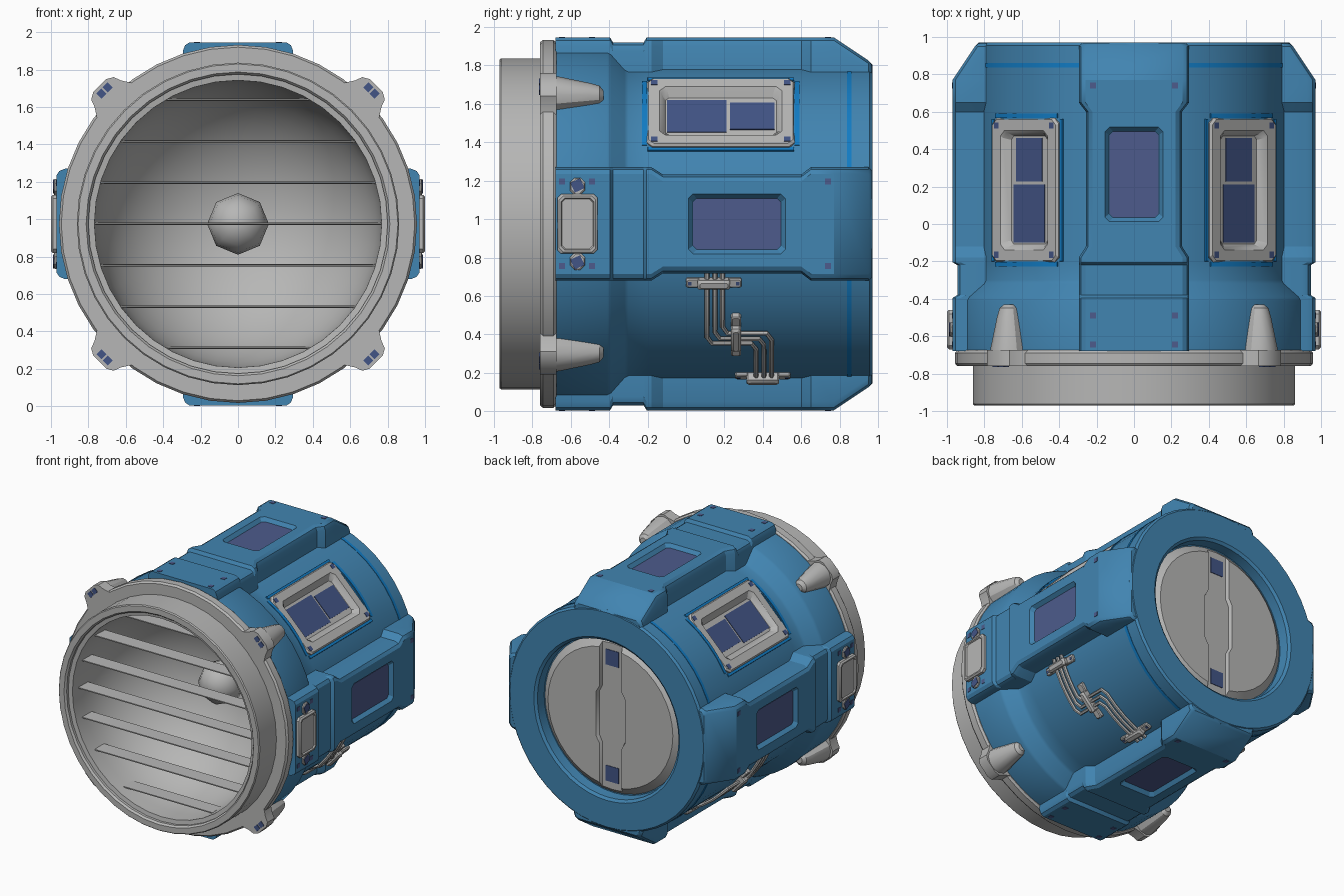
import bpy, bmesh, math
from mathutils import Matrix, Vector

if "Cube" in bpy.data.objects:
    bpy.data.objects.remove(bpy.data.objects["Cube"])

CZ = 0.975          # height of the main axis
BODY = 0.845        # shell radius


def material(name, r, g, b):
    m = bpy.data.materials.new(name)
    m.diffuse_color = (r, g, b, 1)
    m.use_nodes = True
    m.node_tree.nodes["Principled BSDF"].inputs["Base Color"].default_value = m.diffuse_color
    return m


BLUE = material("blue paint", 0.053, 0.232, 0.44)
BRIGHT = material("bright blue trim", 0.006, 0.2, 0.55)
GREY = material("light grey metal", 0.47, 0.47, 0.465)
NAVY = material("navy glass", 0.055, 0.09, 0.24)
VIOLET = material("violet blue window", 0.075, 0.105, 0.265)


def place(phi):
    """Local x = tangent, y = along the body, z = outward; phi from the top in degrees."""
    return Matrix.Translation((0, 0, CZ)) @ Matrix.Rotation(math.radians(phi), 4, 'Y')


def loft(name, rings, mat, phi=0, caps=True, skip=None):
    bm = bmesh.new()
    vs = [[bm.verts.new(p) for p in ring] for ring in rings]
    n = len(rings[0])
    for a, b in zip(vs, vs[1:]):
        for i in range(n):
            j = (i + 1) % n
            bm.faces.new((a[i], a[j], b[j], b[i]))
    if caps:
        bm.faces.new(vs[0])
        bm.faces.new(vs[-1])
    bmesh.ops.remove_doubles(bm, verts=bm.verts, dist=1e-5)
    bmesh.ops.recalc_face_normals(bm, faces=bm.faces)
    if skip:
        holes = [f for f in bm.faces if skip(f.calc_center_median())]
        bmesh.ops.delete(bm, geom=holes, context='FACES')
    me = bpy.data.meshes.new(name)
    bm.to_mesh(me)
    bm.free()
    me.materials.append(mat)
    ob = bpy.data.objects.new(name, me)
    bpy.context.collection.objects.link(ob)
    ob.matrix_world = place(phi)
    return ob


def lathe(name, profile, mat, seg=40, caps=False, skip=None):
    """Revolve (y, radius) points about the main axis."""
    rings = [[(r * math.sin(math.tau * i / seg), y, r * math.cos(math.tau * i / seg))
              for i in range(seg)] for y, r in profile]
    return loft(name, rings, mat, 0, caps, skip)


def rrect(u, y0, y1, r, c, u0=0.0):
    """Chamfered rectangle, half width u, at height r."""
    pts = [(-u, y0 + c), (-u + c, y0), (u - c, y0), (u, y0 + c),
           (u, y1 - c), (u - c, y1), (-u + c, y1), (-u, y1 - c)]
    return [(u0 + p, q, r) for p, q in pts]


def block(name, mat, phi, u, y0, y1, r0, r1, c=0.008, u0=0.0, bev=0.006):
    return loft(name, [rrect(u, y0, y1, r0, c, u0), rrect(u, y0, y1, r1 - bev, c, u0),
                       rrect(u - bev, y0 + bev, y1 - bev, r1, c, u0)], mat, phi)


def plate(name, mat, phi, u0, y, r, s=0.016, turn=0.0):
    """Small square plate lying on the surface."""
    ang = [math.radians(45 + turn + 90 * k) for k in range(4)]
    return loft(name, [[(u0 + s * 1.414 * math.cos(a), y + s * 1.414 * math.sin(a), h) for a in ang]
                       for h in (r - 0.004, r + 0.003)], mat, phi)


def cut(ob, cutter):
    cutter.hide_render = True
    mod = ob.modifiers.new("cut", 'BOOLEAN')
    mod.object, mod.operation, mod.solver = cutter, 'DIFFERENCE', 'EXACT'
    bpy.context.view_layer.update()
    dg = bpy.context.evaluated_depsgraph_get()
    me = bpy.data.meshes.new_from_object(ob.evaluated_get(dg))
    ob.modifiers.clear()
    ob.data = me
    bpy.data.objects.remove(cutter)


def vent_hole(c):
    a = abs(math.degrees(math.atan2(c.x, c.z)))
    return -0.195 < c.y < 0.56 and 30 < a < 60 and c.z > 0


# main shell with stepped front collar, open rear rim and two vent openings
lathe("body_shell", [(-0.69, 0.87), (-0.69, 0.94), (-0.41, 0.94), (-0.39, 0.93), (-0.32, 0.855), (-0.30, BODY),
                     (-0.195, BODY), (0.56, BODY), (0.955, BODY), (0.97, 0.83), (0.97, 0.625), (0.955, 0.605),
                     (0.88, 0.60), (0.86, 0)], BLUE, seg=48, skip=vent_hole)
lathe("rear_trim_stripe", [(0.838, BODY - 0.01), (0.838, BODY + 0.003), (0.862, BODY + 0.003), (0.862, BODY - 0.01)],
      BRIGHT, seg=48)

# front flange, lens ring and reflector bowl
bowl = [(-0.82 + 0.74 * math.sin(a), 0.765 * math.cos(a))
        for a in [math.pi / 2 * i / 12 for i in range(13)]]
lathe("front_ring_and_reflector",
      [(-0.675, 0.85), (-0.675, 0.945), (-0.69, 0.957), (-0.745, 0.957), (-0.76, 0.945), (-0.76, 0.862),
       (-0.962, 0.862), (-0.97, 0.855), (-0.97, 0.812), (-0.955, 0.80), (-0.935, 0.80), (-0.93, 0.768)] + bowl, GREY)

# bulb
bulb = lathe("bulb", [(-0.20 - 0.165 * math.cos(math.pi * i / 8), 0.165 * math.sin(math.pi * i / 8))
                      for i in range(9)], GREY, seg=8)

# horizontal louvre slats
for i in range(-3, 4):
    h = i * 0.221
    w = math.sqrt(0.766 ** 2 - h * h)
    loft("louvre_slat", [[(-w, y, h - t), (w, y, h - t), (w, y, h + t), (-w, y, h + t)]
                         for y, t in ((-0.86, 0.004), (-0.75, 0.007))], GREY)

# rear hatch with a recessed stepped strip
hatch = lathe("rear_hatch", [(0.855, 0.592), (0.88, 0.592), (0.925, 0.535)], GREY, caps=True)
strip = [(-0.10, -0.7), (0.10, -0.7), (0.10, -0.22), (0.13, -0.17), (0.13, 0.17), (0.10, 0.22),
         (0.10, 0.7), (-0.10, 0.7), (-0.10, 0.22), (-0.13, 0.17), (-0.13, -0.17), (-0.10, -0.22)]
cut(hatch, loft("hatch_cutter", [[(x * 0.85, 0.90, z) for x, z in strip],
                                 [(x * 1.1, 0.96, z) for x, z in strip]], GREY))
for h in (-0.45, 0.45):
    loft("hatch_marker", [[(-0.055, y, h - 0.06), (0.055, y, h - 0.06), (0.055, y, h + 0.06), (-0.055, y, h + 0.06)]
                          for y in (0.898, 0.904)], NAVY)

# four armour panels with recessed windows
stations = [(-0.68, 0.295, 0.97), (-0.395, 0.295, 0.97), (-0.38, 0.295, 0.945), (-0.22, 0.295, 0.945),
            (-0.205, 0.295, 0.97), (-0.18, 0.295, 0.97), (-0.12, 0.257, 0.97), (0.60, 0.257, 0.97),
            (0.65, 0.295, 0.97), (0.77, 0.295, 0.97), (0.95, 0.295, 0.85), (0.965, 0.28, 0.832)]
for phi in (0, 90, 180, 270):
    rings = []
    for y, w, t in stations:
        base = 0.80 if y < -0.39 else 0.74
        rings.append([(-w, y, base), (-w, y, t - 0.045), (-w + 0.012, y, t - 0.015), (-w + 0.035, y, t),
                      (w - 0.035, y, t), (w - 0.012, y, t - 0.015), (w, y, t - 0.045), (w, y, base)])
    panel = loft("armour_panel", rings, BLUE, phi)
    cut(panel, loft("window_cutter", [rrect(0.133, 0.035, 0.495, 0.94, 0.02),
                                      rrect(0.163, 0.005, 0.525, 0.98, 0.025)], BLUE, phi))
    loft("panel_window", [rrect(0.132, 0.036, 0.494, h, 0.02) for h in (0.938, 0.944)], VIOLET, phi)
    for u in (-0.22, 0.22):
        for y in (-0.645, -0.49, 0.74):
            plate("panel_rivet", VIOLET, phi, u, y, 0.97)

# side latches
for phi in (90, 270):
    loft("side_latch", [rrect(0.155, -0.67, -0.46, 0.95, 0.02), rrect(0.155, -0.67, -0.46, 0.99, 0.02),
                        rrect(0.145, -0.66, -0.47, 1.0, 0.02), rrect(0.135, -0.65, -0.48, 1.0, 0.018),
                        rrect(0.13, -0.645, -0.485, 0.99, 0.018)], GREY, phi)
    for s in (-1, 1):
        block("latch_hook", GREY, phi, 0.045, -0.605, -0.525, 0.95, 0.985, 0.025, s * 0.195)
        plate("latch_bolt", NAVY, phi, s * 0.2, -0.565, 0.985, 0.028, 25)

# flange ears with tapered fins behind
ear = [(-0.17, 0.88), (-0.125, 0.945), (-0.10, 0.985), (-0.085, 1.025), (-0.05, 1.045),
       (0.05, 1.045), (0.085, 1.025), (0.10, 0.985), (0.125, 0.945), (0.17, 0.88)]
for phi in (45, 135, 225, 315):
    loft("flange_ear", [[(u, y, r) for u, r in ear] for y in (-0.76, -0.675)], GREY, phi)
    fin = []
    for y, c, a, b in ((-0.70, 0.955, 0.098, 0.092), (-0.66, 0.955, 0.094, 0.088), (-0.50, 0.952, 0.062, 0.058),
                       (-0.45, 0.95, 0.05, 0.045), (-0.43, 0.945, 0.028, 0.025)):
        fin.append([(a * math.cos(math.tau * (k + 0.5) / 12), y, c + b * math.sin(math.tau * (k + 0.5) / 12))
                    for k in range(12)])
    loft("flange_fin", fin, GREY, phi)
    for u in (-0.024, 0.024):
        loft("ear_bolt", [[(u - 0.019, y, 0.99), (u + 0.019, y, 0.99), (u + 0.019, y, 1.028), (u - 0.019, y, 1.028)]
                          for y in (-0.764, -0.755)], NAVY, phi)

# upper diagonal vent frames, outlined by thin trim that follows the shell
for phi in (45, -45):
    for s in (-1, 1):
        block("vent_trim_side", BRIGHT, phi, 0.011, -0.20, 0.562, 0.77, 0.812, 0.001, s * 0.257, 0.001)
    for y0 in (-0.228, 0.566):
        rings = []
        for k in range(9):
            u = -0.235 + 0.47 * k / 8
            top = math.sqrt((BODY + 0.004) ** 2 - u * u)
            rings.append([(u, y0, top - 0.04), (u, y0 + 0.024, top - 0.04), (u, y0 + 0.024, top), (u, y0, top)])
        loft("vent_trim_end", rings, BRIGHT, phi)
    loft("vent_frame", [rrect(0.249, -0.205, 0.567, 0.76, 0.03), rrect(0.249, -0.205, 0.567, 0.82, 0.03),
                        rrect(0.24, -0.196, 0.558, 0.832, 0.03), rrect(0.178, -0.138, 0.50, 0.832, 0.03),
                        rrect(0.168, -0.128, 0.49, 0.822, 0.03), rrect(0.138, -0.108, 0.47, 0.79, 0.02)], GREY, phi)
    for u, y0, y1 in ((0.118, -0.1, 0.212), (0.098, 0.228, 0.46)):
        loft("vent_glass", [rrect(u, y0, y1, h, 0.001) for h in (0.788, 0.795)], NAVY, phi)
    for u in (-0.208, 0.208):
        for y in (-0.165, 0.527):
            plate("vent_screw", NAVY, phi, u, y, 0.832, 0.017)


# lower cables and their clips on both sides
def on_body(side, y, th, r=BODY + 0.02):
    a = math.radians(th)
    return (side * r * math.cos(a), y, CZ - r * math.sin(a), 1)


for side in (1, -1):
    for k in range(3):
        ya, yb, tm = 0.11 + 0.04 * k, 0.365 + 0.04 * k, 46 - 2.4 * k
        path = [(ya, 14 + (tm - 17) * i / 6) for i in range(7)]
        path += [(ya + 0.025, tm), (yb - 0.025, tm)]
        path += [(yb, tm + 3 + (69 - tm) * i / 4) for i in range(5)]
        cu = bpy.data.curves.new("cable", 'CURVE')
        cu.dimensions, cu.bevel_depth, cu.bevel_resolution, cu.use_fill_caps = '3D', 0.013, 1, True
        sp = cu.splines.new('POLY')
        sp.points.add(len(path) - 1)
        for p, (y, th) in zip(sp.points, path):
            p.co = on_body(side, y, th)
        cu.materials.append(GREY)
        me = bpy.data.meshes.new_from_object(bpy.data.objects.new("cable_tmp", cu))
        bpy.context.collection.objects.link(bpy.data.objects.new("cable", me))
    for y, th in ((0.145, 21), (0.40, 68)):
        phi = side * (90 + th)
        block("cable_clip", GREY, phi, 0.026, y - 0.085, y + 0.085, 0.83, 0.90, bev=0.012)
        for s in (-1, 1):
            block("clip_tab", GREY, phi, 0.026, y + s * 0.11 - 0.035, y + s * 0.11 + 0.035, 0.82, 0.865)
            plate("clip_screw", NAVY, phi, 0, y + s * 0.125, 0.865, 0.009)
    phi = side * (90 + 43)
    block("cable_clip", GREY, phi, 0.08, 0.235, 0.285, 0.83, 0.90, bev=0.012)
    for s in (-1, 1):
        block("clip_tab", GREY, phi, 0.035, 0.235, 0.285, 0.82, 0.865, u0=s * 0.105)

# smooth the curved surfaces, keep hard edges
bpy.ops.object.select_all(action='DESELECT')
for ob in bpy.context.scene.objects:
    ob.select_set(ob != bulb)
    if ob != bulb:
        bpy.context.view_layer.objects.active = ob
bpy.ops.object.shade_smooth_by_angle(angle=math.radians(30))
for f in bulb.data.polygons:
    f.use_smooth = True
